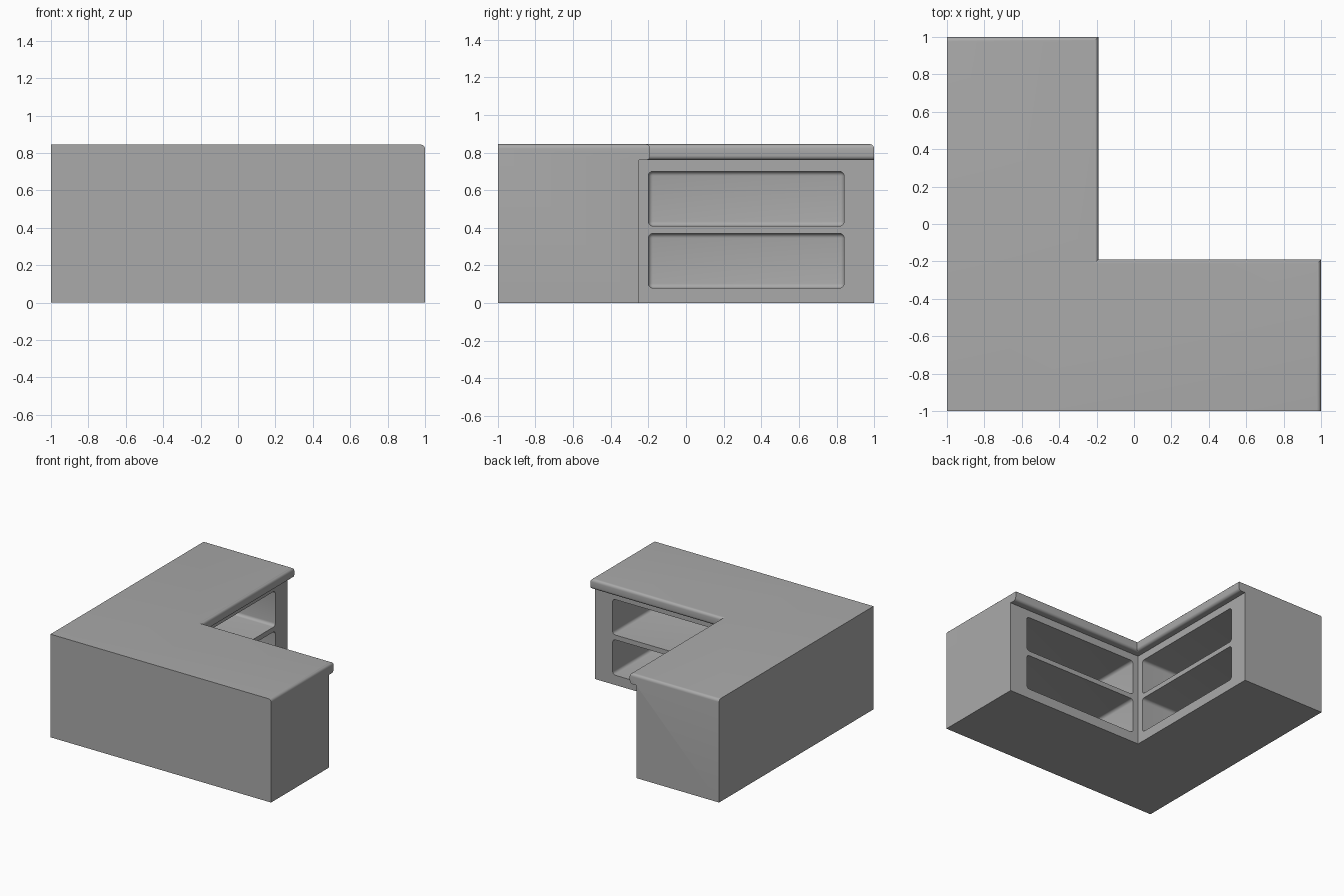
import bpy
import bmesh
from mathutils import Matrix, Vector

cube = bpy.data.objects.get("Cube")
if cube:
    bpy.data.objects.remove(cube)

H, SLAB_Z = 0.845, 0.76      # total height, underside of the overhang
FACE, LIP = -0.25, -0.19     # inner cabinet face, inner countertop edge
ROUND = 0.024

grey = bpy.data.materials.new("Grey")
grey.use_nodes = True
grey.diffuse_color = (0.4, 0.4, 0.4, 1)
grey.node_tree.nodes["Principled BSDF"].inputs["Base Color"].default_value = (0.4, 0.4, 0.4, 1)


def add_object(name, bm):
    bmesh.ops.recalc_face_normals(bm, faces=bm.faces)
    mesh = bpy.data.meshes.new(name)
    bm.to_mesh(mesh)
    bm.free()
    mesh.materials.append(grey)
    ob = bpy.data.objects.new(name, mesh)
    bpy.context.collection.objects.link(ob)
    return ob


def l_prism(inner, z0, z1):
    """L-shaped block whose inner corner lies at (inner, inner)."""
    bm = bmesh.new()
    outline = [(-1, -1), (1, -1), (1, inner), (inner, inner), (inner, 1), (-1, 1)]
    face = bm.faces.new([bm.verts.new((x, y, z0)) for x, y in outline])
    up = bmesh.ops.extrude_face_region(bm, geom=[face])["geom"]
    bmesh.ops.translate(bm, vec=(0, 0, z1 - z0),
                        verts=[v for v in up if isinstance(v, bmesh.types.BMVert)])
    return bm


def rounded_box(name, lo, hi):
    lo, hi = Vector(lo), Vector(hi)
    bm = bmesh.new()
    bmesh.ops.create_cube(bm, size=1, matrix=Matrix.Translation((lo + hi) / 2)
                          @ Matrix.Diagonal((*(hi - lo), 1)))
    bmesh.ops.bevel(bm, geom=bm.edges[:], offset=ROUND, segments=5,
                    profile=0.5, affect='EDGES')
    ob = add_object(name, bm)
    ob.hide_render = True
    return ob


def combine(ob, other, operation):
    mod = ob.modifiers.new(operation.title(), 'BOOLEAN')
    mod.operation, mod.object, mod.solver = operation, other, 'EXACT'
    bpy.ops.object.modifier_apply(modifier=mod.name)
    bpy.data.objects.remove(other)


# Cabinet body
counter = add_object("corner_counter", l_prism(FACE, 0, 0.8))
bpy.context.view_layer.objects.active = counter
counter.select_set(True)

# Countertop: rounded lip along the inner edges, rounded top at both ends
bm = l_prism(LIP, SLAB_Z, H)
bm.normal_update()
rounded = []
for e in bm.edges:
    a, b = (v.co for v in e.verts)
    mid = (a + b) / 2
    level = abs(a.z - b.z) < 0.001
    inner = min(mid.x, mid.y) > LIP - 0.001
    end = max(mid.x, mid.y) > 0.999 and mid.z > H - 0.001
    if level and (inner or end):
        rounded.append(e)
bmesh.ops.bevel(bm, geom=rounded, offset=ROUND, segments=5, profile=0.5, affect='EDGES')
combine(counter, add_object("countertop", bm), 'UNION')

# Two open compartments in each wing, mirrored across the diagonal
for z0, z1 in ((0.08, 0.37), (0.41, 0.70)):
    a0, a1, back, front = -0.2, 0.84, -0.92, -0.15
    combine(counter, rounded_box("side_cutter", (back, a0, z0), (front, a1, z1)), 'DIFFERENCE')
    combine(counter, rounded_box("front_cutter", (a0, back, z0), (a1, front, z1)), 'DIFFERENCE')

# Merge coplanar leftovers and keep hard edges crisp
mod = counter.modifiers.new("Clean", 'DECIMATE')
mod.decimate_type = 'DISSOLVE'
mod.angle_limit = 0.02
bpy.ops.object.modifier_apply(modifier=mod.name)
bpy.ops.object.shade_smooth_by_angle(angle=0.6)
